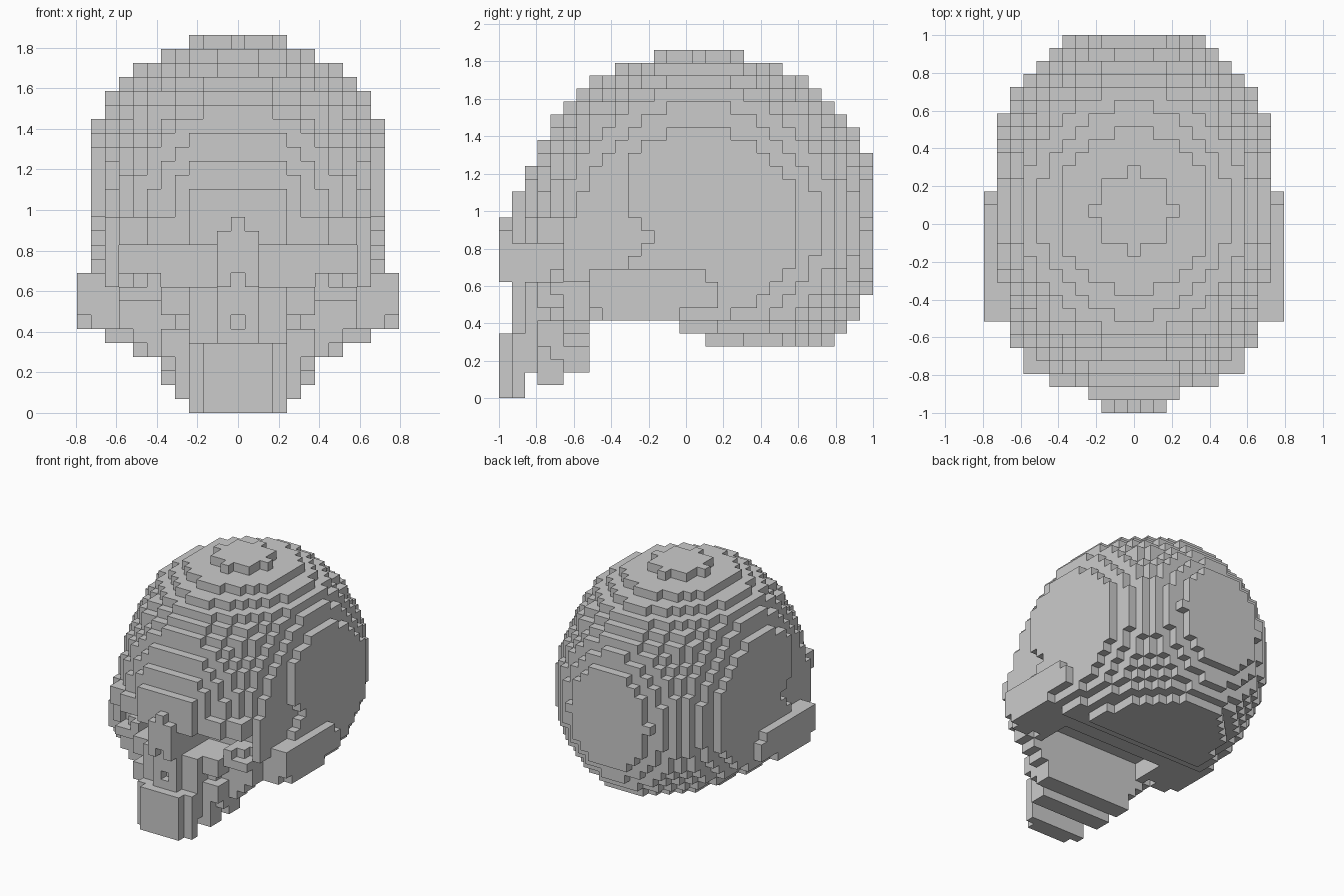
import bpy, bmesh

if "Cube" in bpy.data.objects:
    bpy.data.objects.remove(bpy.data.objects["Cube"])

V = 2 / 29            # block size; blocks are indexed i (x, 0 = middle), j (y from front), k (z from floor)


def block(imax, j0, j1, k0, k1, imin=0):
    """Mirrored box of blocks with imin <= |i| <= imax."""
    return {(s * i, j, k) for s in (-1, 1) for i in range(imin, imax + 1)
            for j in range(j0, j1 + 1) for k in range(k0, k1 + 1)}


def union(*rows):
    return set().union(*(block(*r) for r in rows))


# Skull dome: ellipsoid flattened at the sides, back and underside
def in_dome(i, j, k):
    dy, dz, x = j - 15, k - 13, abs(i)
    a2 = {4: 105, 5: 130}.get(k, 145 + 7 * max(0, k - 20))
    if i * i / a2 + dy * dy / 205 + dz * dz / 177.6 > 1:
        return False
    if k == 4 and j < 16 or k == 5 and 6 < j < 14:
        return False
    if (j, k) in ((3, 20), (2, 18)) or x == 9 and j < 5:
        return False                       # flatter forehead
    if x == 10 and j < {12: 12, 13: 11, 11: 11}.get(k, 10):
        return False                       # temple hollow
    return True


dome = {(i, j, k) for i in range(-10, 11) for j in range(1, 29)
        for k in range(4, 27) if in_dome(i, j, k)}

# Eye sockets and the recess behind the jaw
dome -= union((8, 0, 6, 10, 11, 2), (5, 0, 6, 9, 11, 2), (6, 7, 10, 6, 7))

# Face parts
brow = union((3, 1, 1, 12, 15), (6, 2, 2, 12, 13), (8, 3, 4, 12, 13), (9, 5, 6, 12, 13),
             (9, 5, 7, 9, 11, 9))
nose = union((1, 0, 2, 9, 12), (0, 0, 1, 13, 13)) - {(0, 0, 9)}
upper_jaw = union((1, 1, 1, 5, 8), (3, 2, 3, 5, 8), (5, 3, 4, 7, 8), (8, 4, 5, 8, 8),
                  (8, 5, 6, 6, 7)) - {(0, 1, 6)}
lower_jaw = union((2, 0, 0, 0, 4), (3, 1, 1, 0, 4), (3, 2, 2, 2, 4), (4, 3, 4, 1, 5),
                  (5, 3, 3, 4, 5), (5, 4, 4, 3, 5), (5, 5, 6, 2, 5),
                  (7, 5, 6, 5, 5), (6, 5, 6, 4, 4))
cheek_arch = union((10, 7, 16, 6, 9, 9), (11, 7, 15, 9, 9, 11), (11, 7, 16, 7, 8, 11),
                   (11, 8, 13, 6, 6, 11))

parts = {"skull_dome": dome, "brow": brow, "nose": nose, "upper_jaw": upper_jaw,
         "lower_jaw": lower_jaw, "cheek_arch": cheek_arch}
solid = set().union(*parts.values())


# Skin a block set, keeping only faces that border empty space
def build(name, cells):
    bm = bmesh.new()
    verts = {}

    def vert(c):
        if c not in verts:
            verts[c] = bm.verts.new(((c[0] - 0.5) * V, c[1] * V - 1, c[2] * V))
        return verts[c]

    for cell in sorted(cells):
        for axis in range(3):
            for side in (0, 1):
                n = list(cell)
                n[axis] += 2 * side - 1
                if tuple(n) in solid:
                    continue
                u, w = (axis + 1) % 3, (axis + 2) % 3
                ring = []
                for du, dw in ((0, 0), (1, 0), (1, 1), (0, 1)):
                    c = list(cell)
                    c[axis] += side
                    c[u] += du
                    c[w] += dw
                    ring.append(vert(tuple(c)))
                bm.faces.new(ring if side else ring[::-1])
    me = bpy.data.meshes.new(name)
    bm.to_mesh(me)
    bm.free()
    bpy.context.collection.objects.link(bpy.data.objects.new(name, me))


owned = set()
for name, cells in parts.items():
    build(name, cells - owned)
    owned |= cells
